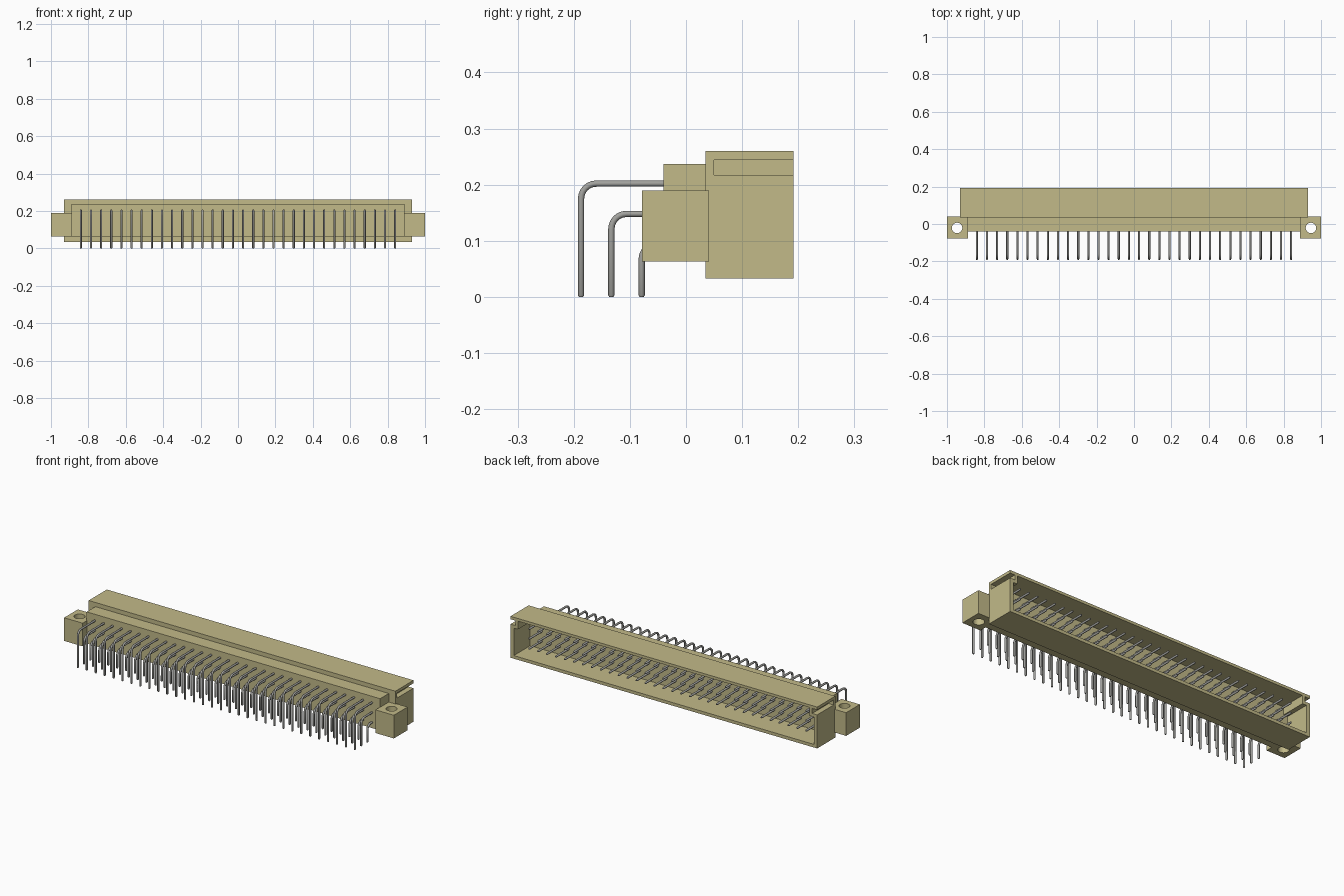
import bpy
import bmesh
from math import sin, cos, pi

if "Cube" in bpy.data.objects:
    bpy.data.objects.remove(bpy.data.objects["Cube"])


def material(name, rgb):
    m = bpy.data.materials.new(name)
    m.use_nodes = True
    m.diffuse_color = (*rgb, 1)
    m.node_tree.nodes["Principled BSDF"].inputs["Base Color"].default_value = (*rgb, 1)
    return m


PLASTIC = material("khaki plastic", (0.54, 0.49, 0.25))
METAL = material("grey metal", (0.36, 0.36, 0.34))


def add_object(name, bm, mat):
    bmesh.ops.recalc_face_normals(bm, faces=bm.faces)
    mesh = bpy.data.meshes.new(name)
    bm.to_mesh(mesh)
    bm.free()
    mesh.materials.append(mat)
    obj = bpy.data.objects.new(name, mesh)
    bpy.context.collection.objects.link(obj)
    return obj


def prism(name, outline, y0, y1, mat=PLASTIC):
    """Extrude an x-z outline along y."""
    bm = bmesh.new()
    face = bm.faces.new([bm.verts.new((x, y0, z)) for x, z in outline])
    new = bmesh.ops.extrude_face_region(bm, geom=[face])["geom"]
    verts = [v for v in new if isinstance(v, bmesh.types.BMVert)]
    bmesh.ops.translate(bm, verts=verts, vec=(0, y1 - y0, 0))
    return add_object(name, bm, mat)


def box(name, x0, x1, y0, y1, z0, z1):
    return prism(name, [(x0, z0), (x1, z0), (x1, z1), (x0, z1)], y0, y1)


def cut(target, cutter):
    cutter.hide_render = True
    cutter.hide_viewport = True
    cutter.display_type = "WIRE"
    mod = target.modifiers.new(cutter.name, "BOOLEAN")
    mod.operation = "DIFFERENCE"
    mod.solver = "EXACT"
    mod.object = cutter


# Shroud, open at the back, with a keyed cavity
shroud = box("shroud", -0.93, 0.93, 0.035, 0.192, 0.033, 0.26)
half = [(0.91, 0.05), (0.91, 0.2), (0.885, 0.2), (0.885, 0.245)]
cavity = half + [(-x, z) for x, z in reversed(half)]
cut(shroud, prism("cavity_cutter", cavity, 0.05, 0.25))

# Guide slots along both ends of the shroud
for side, label in ((1, "left"), (-1, "right")):
    x0, x1 = sorted((side * 0.9, side * 0.96))
    cut(shroud, box(label + "_slot_cutter", x0, x1, 0.05, 0.25, 0.217, 0.244))

# Front body that carries the pins
box("pin_carrier", -0.89, 0.89, -0.04, 0.04, 0.063, 0.237)

# Mounting ears with a vertical screw hole
for side, label in ((1, "left"), (-1, "right")):
    x0, x1 = sorted((side * 0.888, side))
    ear = box(label + "_mounting_ear", x0, x1, -0.078, 0.041, 0.063, 0.19)
    bm = bmesh.new()
    bmesh.ops.create_cone(bm, cap_ends=True, segments=32, radius1=0.028,
                          radius2=0.028, depth=0.4)
    bmesh.ops.translate(bm, verts=bm.verts, vec=(side * 0.946, -0.021, 0.13))
    cut(ear, add_object(label + "_hole_cutter", bm, PLASTIC))

# Bent pins: three rows of thirty-two
COLUMNS, PITCH, RADIUS, BEND = 32, 0.0542, 0.0056, 0.027


def pin_path(row):
    """Points (y, z, thickness) from the foot up, round the bend and back."""
    y = -0.079 - row * 0.054
    z = 0.094 + row * 0.054
    path = [(y, 0, 0.65), (y, 0.003, 1)]
    for i in range(7):
        a = i / 6 * pi / 2
        path.append((y + BEND * (1 - cos(a)), z - BEND * (1 - sin(a)), 1))
    return path + [(0.157, z, 1), (0.162, z, 0.6)]


for row, label in enumerate(("lower", "middle", "upper")):
    curve = bpy.data.curves.new(label + "_pin_path", "CURVE")
    curve.dimensions = "3D"
    curve.bevel_depth = RADIUS
    curve.bevel_resolution = 2
    curve.use_fill_caps = True
    path = pin_path(row)
    for i in range(COLUMNS):
        x = (i - (COLUMNS - 1) / 2) * PITCH
        spline = curve.splines.new("POLY")
        spline.points.add(len(path) - 1)
        for point, (y, z, thickness) in zip(spline.points, path):
            point.co = (x, y, z, 1)
            point.radius = thickness
    # Turn the swept paths into one mesh per row
    temp = bpy.data.objects.new("temporary_path", curve)
    bpy.context.collection.objects.link(temp)
    bpy.context.view_layer.update()
    graph = bpy.context.evaluated_depsgraph_get()
    mesh = bpy.data.meshes.new_from_object(temp.evaluated_get(graph))
    bpy.data.objects.remove(temp)
    mesh.materials.clear()
    mesh.materials.append(METAL)
    pins = bpy.data.objects.new(label + "_pin_row", mesh)
    bpy.context.collection.objects.link(pins)
    bpy.ops.object.select_all(action="DESELECT")
    pins.select_set(True)
    bpy.context.view_layer.objects.active = pins
    bpy.ops.object.shade_smooth_by_angle(angle=0.9)
